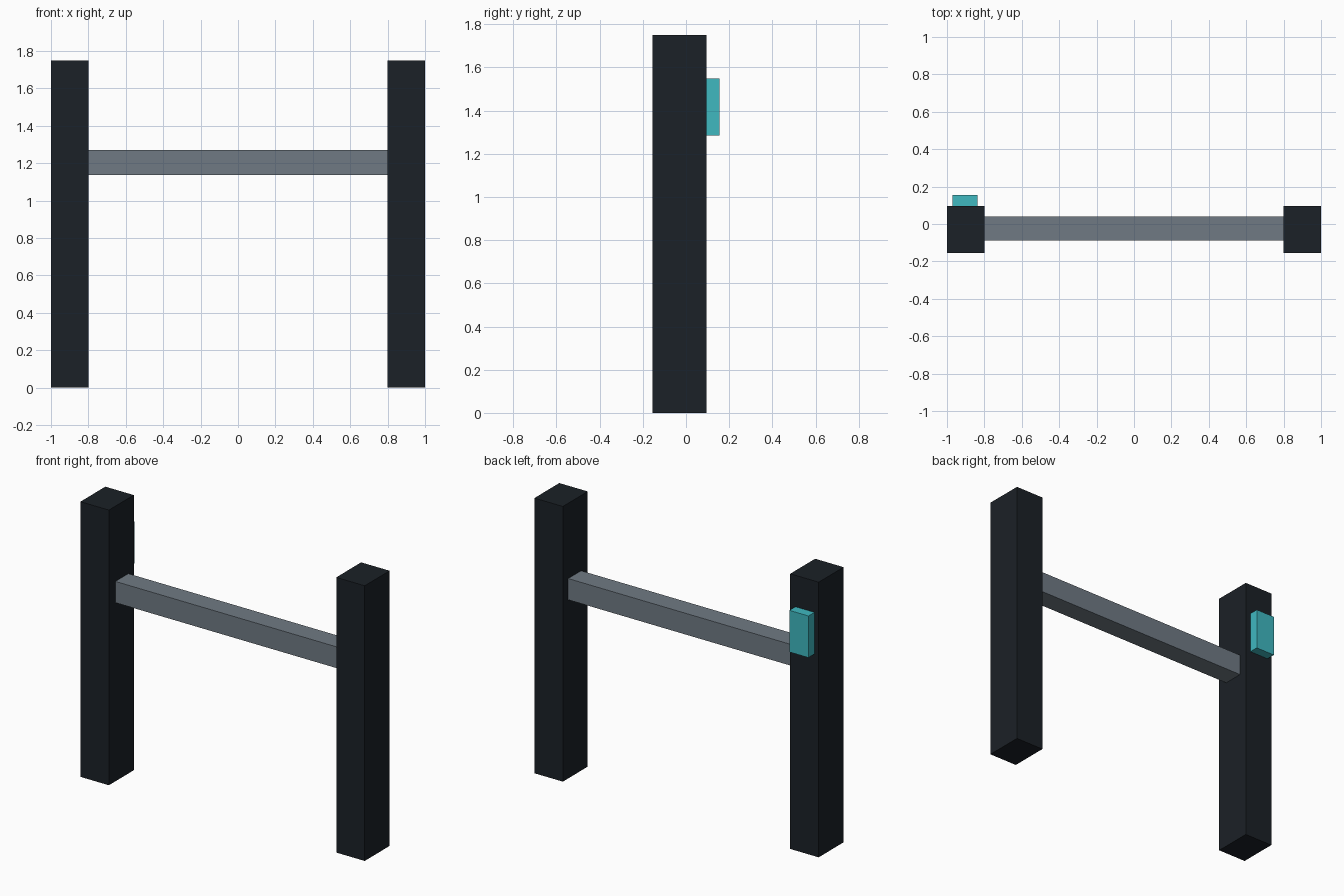
import bpy

if "Cube" in bpy.data.objects:
    bpy.data.objects.remove(bpy.data.objects["Cube"])


def material(name, rgb):
    m = bpy.data.materials.new(name)
    m.diffuse_color = (*rgb, 1)
    m.use_nodes = True
    m.node_tree.nodes["Principled BSDF"].inputs["Base Color"].default_value = m.diffuse_color
    return m


def box(name, xs, ys, zs, mat):
    """Axis-aligned box from (min, max) ranges."""
    ranges = (xs, ys, zs)
    bpy.ops.mesh.primitive_cube_add(size=1, location=[(a + b) / 2 for a, b in ranges])
    ob = bpy.context.object
    ob.name = name
    ob.scale = [b - a for a, b in ranges]
    bpy.ops.object.transform_apply(location=False, rotation=False, scale=True)
    ob.data.materials.append(mat)
    return ob


dark = material("dark_paint", (0.011, 0.015, 0.02))
steel = material("steel", (0.16, 0.195, 0.23))
teal = material("teal", (0.05, 0.48, 0.53))

# Two upright posts
for side, x in (("left", -0.9), ("right", 0.9)):
    box(side + "_post", (x - 0.1, x + 0.1), (-0.155, 0.095), (0, 1.75), dark)

# Cross beam between the inner post faces
box("cross_beam", (-0.8, 0.8), (-0.089, 0.041), (1.136, 1.271), steel)

# Small panel on the back of the left post
box("back_panel", (-0.97, -0.836), (0.095, 0.155), (1.285, 1.55), teal)
